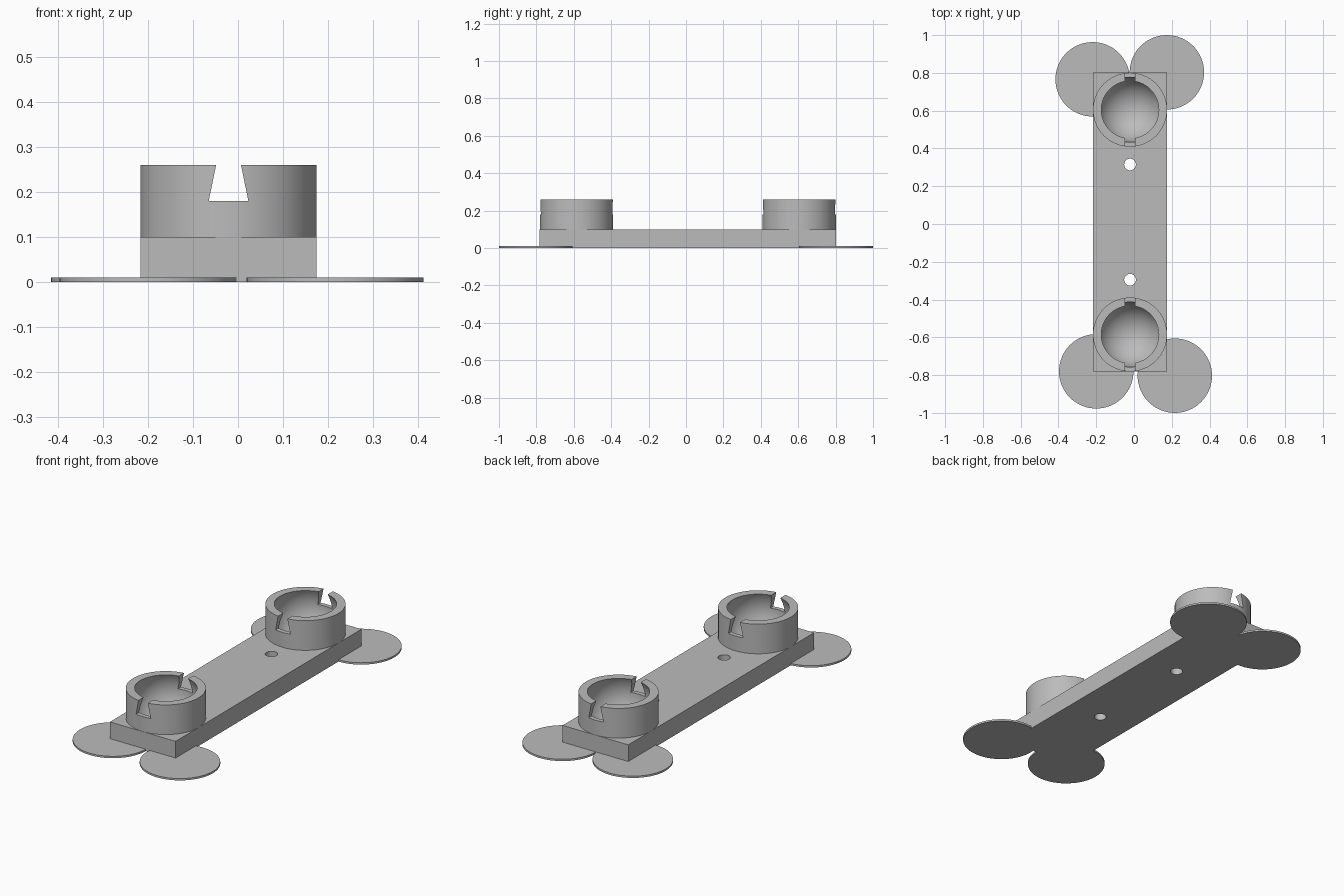
import bpy
import bmesh
from math import radians

if "Cube" in bpy.data.objects:
    bpy.data.objects.remove(bpy.data.objects["Cube"], do_unlink=True)

MID_X, MID_Y = -0.021, 0.01        # centre of the bar
HALF_W, HALF_L = 0.196, 0.792      # half width and half length of the bar
BAR_TOP, CUP_TOP = 0.10, 0.26
CUP_Y, HOLE_Y = 0.595, 0.305       # offsets from the bar centre
BALL_R, BALL_Z = 0.172, 0.18

grey = bpy.data.materials.new("plain grey")
grey.use_nodes = True
grey.diffuse_color = (0.5, 0.5, 0.5, 1)
grey.node_tree.nodes["Principled BSDF"].inputs["Base Color"].default_value = (0.5, 0.5, 0.5, 1)


def cylinder(name, x, y, z0, z1, r, sides=64):
    bpy.ops.mesh.primitive_cylinder_add(vertices=sides, radius=r, depth=z1 - z0,
                                        location=(x, y, (z0 + z1) / 2))
    ob = bpy.context.object
    ob.name = name
    return ob


def ball(y):
    bpy.ops.mesh.primitive_uv_sphere_add(segments=64, ring_count=32, radius=BALL_R,
                                         location=(MID_X, y, BALL_Z))
    return bpy.context.object


def prism(name, x, y, half_l, profile):
    """Extrude an x-z profile along y."""
    bm = bmesh.new()
    face = bm.faces.new([bm.verts.new((px, -half_l, pz)) for px, pz in profile])
    ext = bmesh.ops.extrude_face_region(bm, geom=[face])["geom"]
    verts = [v for v in ext if isinstance(v, bmesh.types.BMVert)]
    bmesh.ops.translate(bm, verts=verts, vec=(0, 2 * half_l, 0))
    bmesh.ops.recalc_face_normals(bm, faces=bm.faces)
    mesh = bpy.data.meshes.new(name)
    bm.to_mesh(mesh)
    bm.free()
    ob = bpy.data.objects.new(name, mesh)
    ob.location = (x, y, 0)
    bpy.context.collection.objects.link(ob)
    return ob


def activate(ob):
    bpy.ops.object.select_all(action="DESELECT")
    ob.select_set(True)
    bpy.context.view_layer.objects.active = ob


def carve(ob, cutters):
    activate(ob)
    for cutter in cutters:
        mod = ob.modifiers.new("cut", "BOOLEAN")
        mod.operation = "DIFFERENCE"
        mod.solver = "EXACT"
        mod.object = cutter
        bpy.ops.object.modifier_apply(modifier=mod.name)
        bpy.data.objects.remove(cutter, do_unlink=True)


def finish(ob):
    ob.data.materials.clear()
    ob.data.materials.append(grey)
    activate(ob)
    bpy.ops.object.shade_smooth_by_angle(angle=radians(30))


# Base bar with two screw holes and the bottoms of the ball sockets
bar = prism("base_bar", MID_X, MID_Y, HALF_L,
            [(-HALF_W, 0), (HALF_W, 0), (HALF_W, BAR_TOP), (-HALF_W, BAR_TOP)])
cutters = []
for s in (-1, 1):
    cutters.append(cylinder("hole_cutter", MID_X, MID_Y + s * HOLE_Y, -0.1, 0.2, 0.031, 32))
    cutters.append(ball(MID_Y + s * CUP_Y))
carve(bar, cutters)
finish(bar)

# Socket cups: round walls, hollow ball seat, dovetail slot along y
for name, s in (("front_socket_cup", -1), ("back_socket_cup", 1)):
    y = MID_Y + s * CUP_Y
    cup = cylinder(name, MID_X, y, BAR_TOP, CUP_TOP, HALF_W)
    slot = prism("slot_cutter", MID_X, y, 0.3,
                 [(-0.044, BALL_Z), (0.044, BALL_Z), (0.0235, 0.28), (-0.0235, 0.28)])
    carve(cup, [ball(y), slot])
    finish(cup)

# Thin round corner pads
for name, x, y in (("front_right_pad", -0.20, -0.78), ("front_left_pad", 0.216, -0.803),
                   ("back_right_pad", -0.219, 0.766), ("back_left_pad", 0.174, 0.803)):
    finish(cylinder(name, x, y, 0, 0.01, 0.197))
